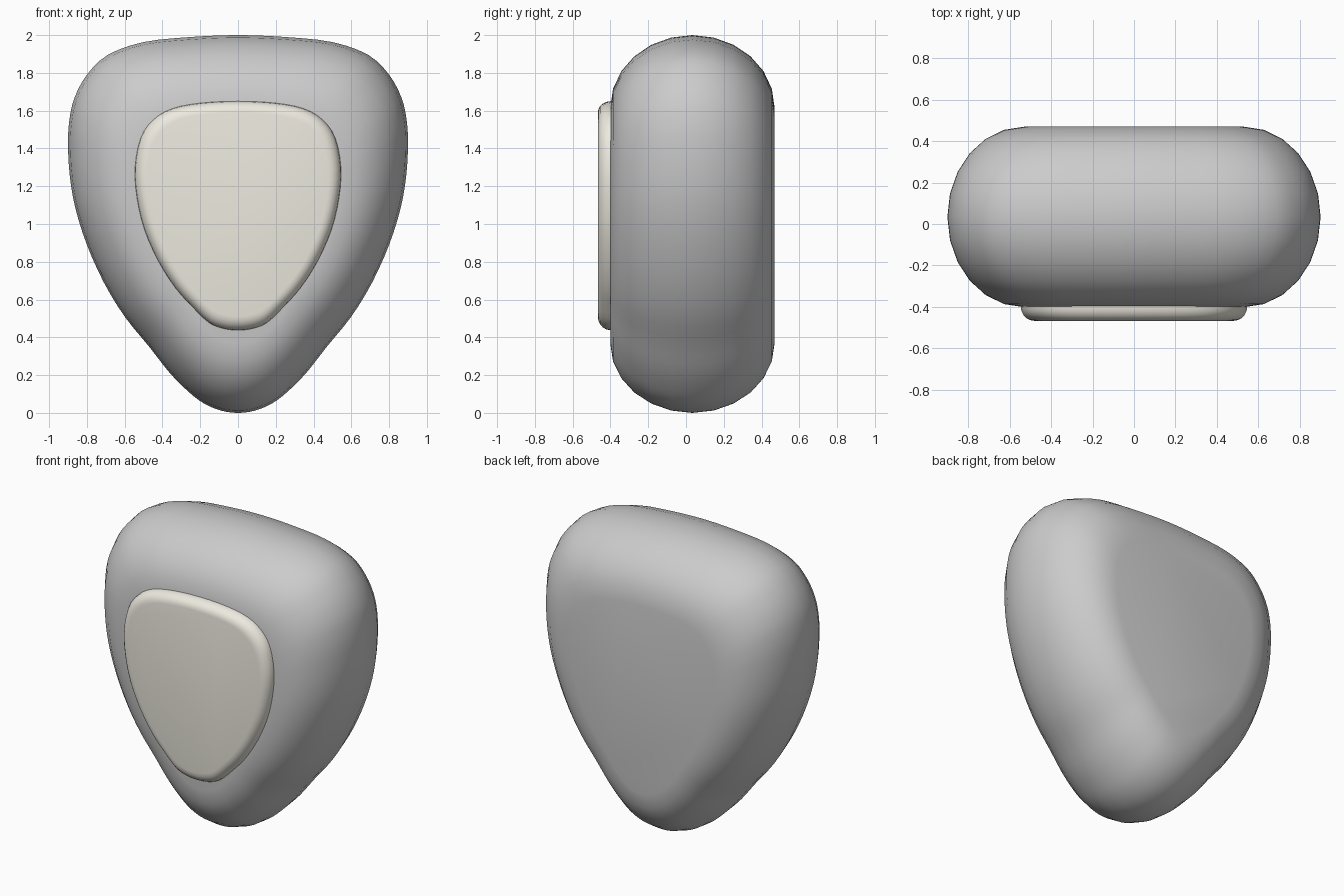
import bpy, bmesh, math

if "Cube" in bpy.data.objects:
    bpy.data.objects.remove(bpy.data.objects["Cube"])

BODY = [(0, 2.0), (.25, 1.99), (.5, 1.963), (.69, 1.895), (.8, 1.79), (.865, 1.67), (.893, 1.55),
        (.9, 1.42), (.89, 1.25), (.86, 1.08), (.8, .89), (.71, .69), (.6, .51), (.47, .35),
        (.36, .21), (.26, .11), (.18, .05), (.09, .012), (0, 0)]
PLATE = [(0, 1.65), (.2, 1.64), (.35, 1.61), (.45, 1.55), (.515, 1.455), (.545, 1.3), (.535, 1.14),
         (.495, .97), (.42, .80), (.33, .66), (.24, .56), (.15, .475), (.07, .445), (0, .438)]


def closed_outline(half, steps=3):
    """Mirror a half profile and smooth it with a Catmull-Rom spline."""
    pts = half + [(-x, z) for x, z in reversed(half[1:-1])]
    n, out = len(pts), []
    for i in range(n):
        a, b, c, d = (pts[(i + k) % n] for k in (-1, 0, 1, 2))
        for s in range(steps):
            t = s / steps
            out.append(tuple(.5 * (2 * b[k] + (c[k] - a[k]) * t
                       + (2 * a[k] - 5 * b[k] + 4 * c[k] - d[k]) * t * t
                       + (3 * b[k] - a[k] - 3 * c[k] + d[k]) * t ** 3) for k in (0, 1)))
    return out


def loft(name, half, rings, zc):
    """rings: (y, x scale, z scale) from front to back, scaled about height zc."""
    outline = closed_outline(half)
    n = len(outline)
    bm = bmesh.new()
    loops = [[bm.verts.new((x * sx, y, zc + (z - zc) * sz)) for x, z in outline]
             for y, sx, sz in rings]
    for p, q in zip(loops, loops[1:]):
        for i in range(n):
            j = (i + 1) % n
            bm.faces.new((p[i], p[j], q[j], q[i]))
    bm.faces.new(loops[0])
    bm.faces.new(loops[-1])
    bmesh.ops.recalc_face_normals(bm, faces=bm.faces)
    me = bpy.data.meshes.new(name)
    bm.to_mesh(me)
    bm.free()
    ob = bpy.data.objects.new(name, me)
    bpy.context.collection.objects.link(ob)
    bpy.context.view_layer.objects.active = ob
    ob.select_set(True)
    bpy.ops.object.shade_smooth_by_angle(angle=math.radians(40))
    ob.select_set(False)
    return ob


# Pillow-shaped body: half-ellipse edge, flat front and back
rings = []
for i in range(13):
    a = math.pi * i / 12
    k = 1 - math.sin(a)
    rings.append((.034 - .435 * math.cos(a), 1 - .41 * k, 1 - .375 * k))
loft("body", BODY, rings, .98)

# Raised front plate with a rounded rim
rings = []
for i in range(6):
    a = math.pi / 2 * i / 5
    k = 1 - math.sin(a)
    rings.append((-.40 - .067 * math.cos(a), 1 - .12 * k, 1 - .11 * k))
rings.append((-.25, 1, 1))
plate = loft("front_plate", PLATE, rings, 1.1)
mat = bpy.data.materials.new("cream")
mat.diffuse_color = (.85, .82, .74, 1)
mat.use_nodes = True
mat.node_tree.nodes["Principled BSDF"].inputs["Base Color"].default_value = mat.diffuse_color
plate.data.materials.append(mat)
